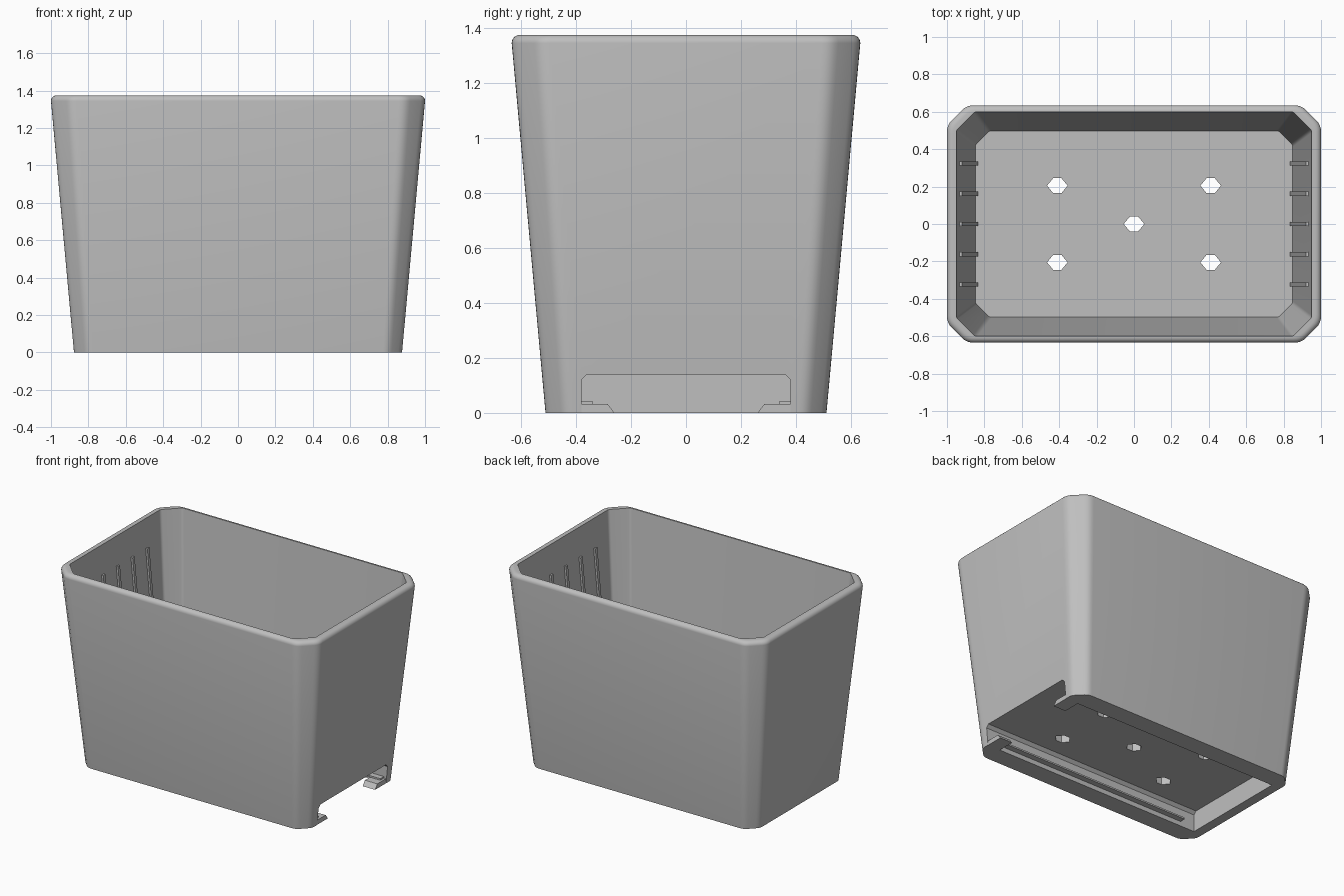
import bpy, bmesh, math
from mathutils import Vector

if "Cube" in bpy.data.objects:
    bpy.data.objects.remove(bpy.data.objects["Cube"])

grey = bpy.data.materials.new("mid grey plastic")
grey.use_nodes = True
COLOUR = (0.52, 0.52, 0.52, 1)
grey.diffuse_color = COLOUR
grey.node_tree.nodes["Principled BSDF"].inputs["Base Color"].default_value = COLOUR

HEIGHT, FLOOR, SLOPE = 1.375, 0.26, 0.092


def make_object(name, bm):
    bmesh.ops.recalc_face_normals(bm, faces=bm.faces)
    mesh = bpy.data.meshes.new(name)
    bm.to_mesh(mesh)
    bm.free()
    mesh.materials.append(grey)
    obj = bpy.data.objects.new(name, mesh)
    bpy.context.collection.objects.link(obj)
    return obj


def add_prism(bm, profile, offset):
    """Extrude a closed 3D profile along an offset."""
    face = bm.faces.new([bm.verts.new(p) for p in profile])
    moved = bmesh.ops.extrude_face_region(bm, geom=[face], use_keep_orig=True)["geom"]
    bmesh.ops.translate(bm, vec=offset, verts=[v for v in moved if isinstance(v, bmesh.types.BMVert)])


def ring(bm, hx, hy, z, chamfer, soft, steps=5):
    """Rectangle with chamfered corners whose chamfer ends are softened."""
    quarter = [Vector((hx, hy - chamfer, z)), Vector((hx - chamfer, hy, z))]
    corners = []
    for sx, sy in ((1, 1), (-1, 1), (-1, -1), (1, -1)):
        pair = [Vector((p.x * sx, p.y * sy, z)) for p in quarter]
        corners += pair if sx * sy > 0 else pair[::-1]
    verts = []
    for i, p in enumerate(corners):
        a = p + (corners[i - 1] - p).normalized() * soft
        b = p + (corners[(i + 1) % 8] - p).normalized() * soft
        for k in range(steps):
            t = k / (steps - 1)
            verts.append(bm.verts.new(a.lerp(p, t).lerp(p.lerp(b, t), t)))
    return verts


# Tapered tub: outer wall, rounded rim, inner wall and floor
bm = bmesh.new()
rings = [ring(bm, 0.877, 0.511, 0, 0.075, 0.028)]
RIM = 0.03
for k in range(6):
    a = k / 5 * math.pi / 2
    inset = RIM * (1 - math.cos(a))
    rings.append(ring(bm, 1 - inset, 0.634 - inset, HEIGHT - RIM + RIM * math.sin(a),
                      0.105 - inset / 2, 0.035))
rings.append(ring(bm, 0.95, 0.6, HEIGHT, 0.1, 0.012))
rings.append(ring(bm, 0.848, 0.498, FLOOR, 0.075, 0.012))
for low, high in zip(rings, rings[1:]):
    for i in range(len(low)):
        j = (i + 1) % len(low)
        bm.faces.new((low[i], low[j], high[j], high[i]))
bm.faces.new(rings[0])
bm.faces.new(rings[-1])
tub = make_object("planter_tub", bm)

# Cutter for the tray bay, open below and on the left end
bm = bmesh.new()
bay = [(0.38, -0.1), (0.38, 0.12), (0.36, 0.14)]
bay += [(-y, z) for y, z in reversed(bay)]
add_prism(bm, [(-0.81, y, z) for y, z in bay], (2, 0, 0))
cutters = [make_object("tray_bay_cutter", bm)]

# Cutter for the hexagonal drain holes
bm = bmesh.new()
for cx, cy in ((0, 0), (0.41, 0.205), (-0.41, 0.205), (0.41, -0.205), (-0.41, -0.205)):
    hexagon = [(0.055, 0), (0.022, 0.04), (-0.022, 0.04), (-0.055, 0), (-0.022, -0.04), (0.022, -0.04)]
    add_prism(bm, [(cx + x, cy + y, 0.1) for x, y in hexagon], (0, 0, 0.3))
cutters.append(make_object("drain_hole_cutter", bm))

bpy.context.view_layer.objects.active = tub
tub.select_set(True)
for cutter in cutters:
    cutter.hide_render = True
    cut = tub.modifiers.new("cut", 'BOOLEAN')
    cut.operation, cut.solver, cut.object = 'DIFFERENCE', 'EXACT', cutter
    bpy.ops.object.modifier_apply(modifier=cut.name)
    bpy.data.objects.remove(cutter)
bpy.ops.object.shade_smooth_by_angle(angle=math.radians(32))

# Upright ribs inside both end walls
bm = bmesh.new()
RIB_TOP, PROUD = 1.18, 0.014
for side in (1, -1):
    for n in range(-2, 3):
        profile = []
        for z, depth in ((FLOOR - 0.01, -PROUD), (RIB_TOP, -PROUD), (RIB_TOP, 0.02), (FLOOR - 0.01, 0.02)):
            profile.append((side * (0.848 + SLOPE * (z - FLOOR) + depth), n * 0.162 - 0.011, z))
        add_prism(bm, profile, (0, 0.022, 0))
make_object("inner_ribs", bm)

# Retaining tabs at the bay mouth and thin rails along its sides
tabs, rails = bmesh.new(), bmesh.new()
for side in (1, -1):
    tab = [(0.4, 0), (0.26, 0), (0.285, 0.032), (0.4, 0.032)]
    add_prism(tabs, [(0.78, side * y, z) for y, z in tab], (0.096, 0, 0))
    rail = [(0.39, 0.032), (0.34, 0.032), (0.34, 0.043), (0.39, 0.043)]
    add_prism(rails, [(-0.7, side * y, z) for y, z in rail], (1.56, 0, 0))
make_object("tray_tabs", tabs)
make_object("tray_rails", rails)
